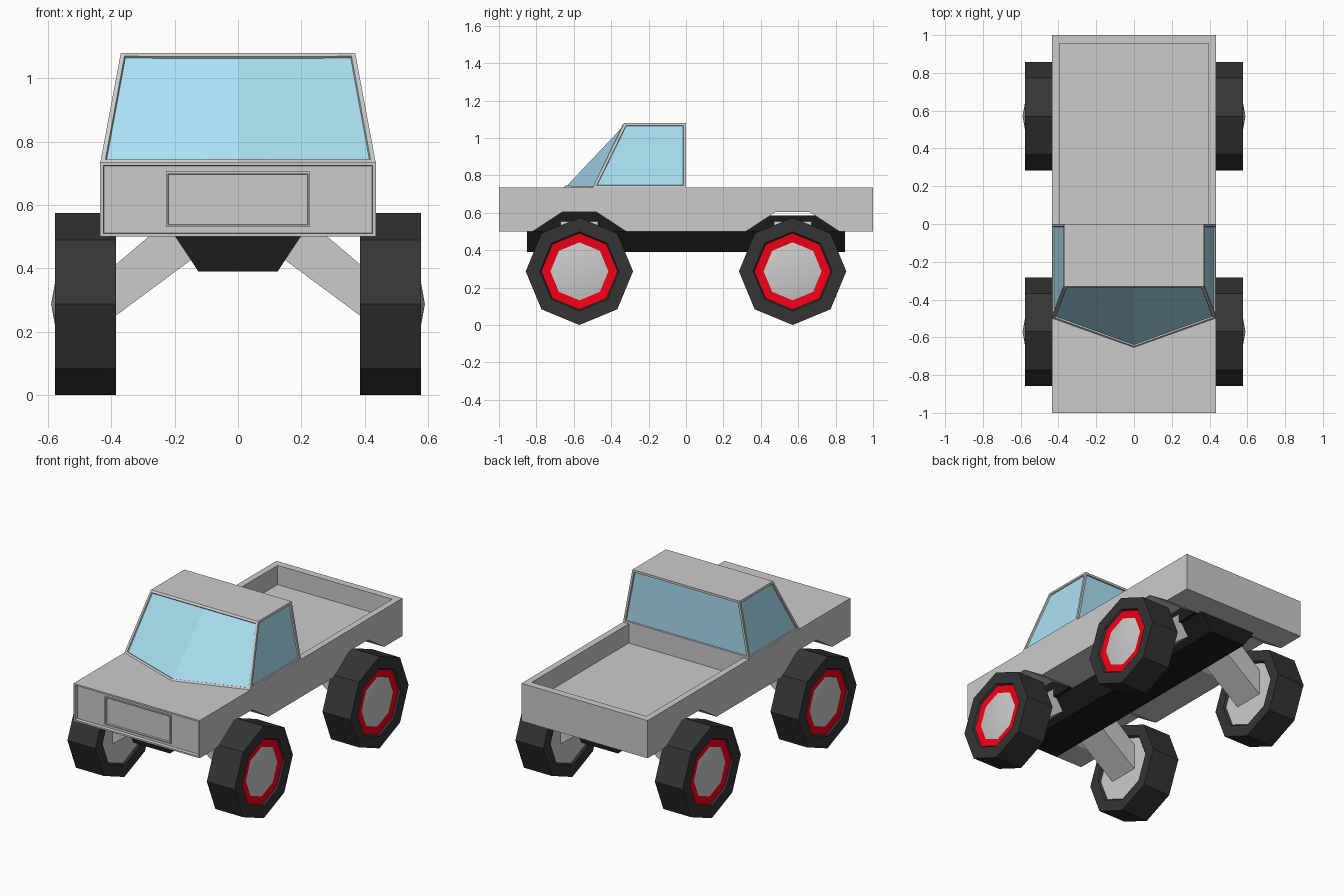
import bpy, bmesh, math
from mathutils import Vector

if "Cube" in bpy.data.objects:
    bpy.data.objects.remove(bpy.data.objects["Cube"])


def material(name, rgb):
    m = bpy.data.materials.new(name)
    m.diffuse_color = (*rgb, 1)
    m.use_nodes = True
    m.node_tree.nodes["Principled BSDF"].inputs["Base Color"].default_value = m.diffuse_color
    return m


GREY = material("grey", (0.8, 0.8, 0.8))
TYRE = material("tyre", (0.035, 0.035, 0.035))
BLACK = material("black", (0.012, 0.012, 0.012))
RED = material("red", (0.9, 0.0, 0.008))
GLASS = material("glass", (0.4, 0.75, 0.9))


def finish(bm, name, mats=()):
    bmesh.ops.recalc_face_normals(bm, faces=bm.faces[:])
    me = bpy.data.meshes.new(name)
    bm.to_mesh(me)
    bm.free()
    for m in mats:
        me.materials.append(m)
    ob = bpy.data.objects.new(name, me)
    bpy.context.collection.objects.link(ob)
    return ob


def prism(points, axis, lo, hi):
    """Extrude a closed 2D outline along x or y."""
    bm = bmesh.new()
    place = (lambda a, b, t: (t, a, b)) if axis == "x" else (lambda a, b, t: (a, t, b))
    face = bm.faces.new([bm.verts.new(place(a, b, lo)) for a, b in points])
    new = bmesh.ops.extrude_face_region(bm, geom=[face])["geom"]
    move = Vector(place(0, 0, hi - lo))
    bmesh.ops.translate(bm, vec=move, verts=[v for v in new if isinstance(v, bmesh.types.BMVert)])
    bmesh.ops.recalc_face_normals(bm, faces=bm.faces[:])
    return bm


def rect(a0, a1, b0, b1):
    return [(a0, b0), (a1, b0), (a1, b1), (a0, b1)]


def recess(bm, faces, border, depth, mat=0):
    """Leave a border, then sink the rest of the faces."""
    bmesh.ops.inset_region(bm, faces=faces, thickness=border, use_even_offset=True)
    bmesh.ops.inset_region(bm, faces=faces, thickness=0.002, depth=-depth, use_even_offset=True)
    for f in faces:
        f.material_index = mat


def front_face(bm):
    return min(bm.faces, key=lambda f: f.calc_center_median().y)


# Body: side outline with two wheel arches, sunken nose panel
arch = [(-0.25, 0.50), (-0.09, 0.605), (0.09, 0.605), (0.25, 0.50)]
outline = [(-1, 0.50)]
for c in (-0.57, 0.57):
    outline += [(c + y, z) for y, z in arch]
outline += [(1, 0.50), (1, 0.735), (-1, 0.735)]
bm = prism(outline, "x", -0.435, 0.435)
recess(bm, [front_face(bm)], 0.01, 0.02)
body = finish(bm, "body")

# Open load bed cut into the body
cutter = finish(prism(rect(0, 0.955, 0.615, 0.9), "x", -0.395, 0.395), "bed_cutter")
cutter.hide_render = True
mod = body.modifiers.new("bed", "BOOLEAN")
mod.operation = "DIFFERENCE"
mod.solver = "EXACT"
mod.object = cutter
bpy.context.view_layer.objects.active = body
bpy.ops.object.modifier_apply(modifier="bed")
bpy.data.objects.remove(cutter)

# Grille
bm = prism(rect(-0.99, -0.96, 0.53, 0.705), "x", -0.228, 0.228)
recess(bm, [front_face(bm)], 0.007, 0.012, 1)
finish(bm, "grille", (GREY, BLACK))

# Cab with pointed windscreen and glass on all sides
bm = bmesh.new()
base = [bm.verts.new((x, y, 0.733)) for x, y in
        [(-0.435, 0), (-0.435, -0.50), (0, -0.655), (0.435, -0.50), (0.435, 0)]]
roof = [bm.verts.new((x, y, 1.08)) for x, y in
        [(-0.37, 0), (-0.37, -0.33), (0, -0.33), (0.37, -0.33), (0.37, 0)]]
sides = [bm.faces.new((base[i], base[(i + 1) % 5], roof[(i + 1) % 5], roof[i])) for i in range(5)]
bm.faces.new(roof)
bm.faces.new(base[::-1])
bmesh.ops.recalc_face_normals(bm, faces=bm.faces[:])
for panes in ([sides[0]], [sides[1], sides[2]], [sides[3]], [sides[4]]):
    recess(bm, panes, 0.014, 0.008, 1)
finish(bm, "cab", (GREY, GLASS))

# Chassis beam and the blocks rising into the arches
beam = [(-0.125, 0.39), (0.125, 0.39), (0.2, 0.503), (-0.2, 0.503)]
finish(prism(beam, "y", -0.85, 0.85), "chassis", (BLACK,))
for label, c, top in (("front", -0.57, 0.606), ("rear", 0.57, 0.585)):
    k = (top - 0.50) / 0.105
    block = [(c - 0.25, 0.50), (c - 0.25 + 0.16 * k, top), (c + 0.25 - 0.16 * k, top), (c + 0.25, 0.50)]
    finish(prism(block, "x", -0.22, 0.22), label + "_chassis_block", (BLACK,))


# Wheel: eight-sided rings of (x, radius, material of the band that follows, smooth)
RINGS = [(0.397, 0, 0, 0), (0.397, 0.205, 1, 0), (0.385, 0.215, 1, 0), (0.385, 0.287, 1, 0),
         (0.577, 0.287, 1, 0), (0.577, 0.212, 1, 0), (0.566, 0.204, 2, 0),
         (0.562, 0.155, 0, 1), (0.590, 0, 0, 1)]


def wheel(name, side, y):
    bm = bmesh.new()
    prev = None
    for i, (x, r, _, _) in enumerate(RINGS):
        n = 8 if r else 1
        ring = [bm.verts.new((side * x, y + r * math.cos(a * math.pi / 4),
                              0.287 + r * math.sin(a * math.pi / 4))) for a in range(n)]
        if prev:
            for a in range(8):
                b = (a + 1) % 8
                quad = [prev[a % len(prev)], prev[b % len(prev)], ring[b % n], ring[a % n]]
                f = bm.faces.new(list(dict.fromkeys(quad)))
                f.material_index = RINGS[i - 1][2]
                f.smooth = bool(RINGS[i - 1][3])
        prev = ring
    finish(bm, name, (GREY, TYRE, RED))


# Wheels and sloping suspension arms
for end, y in (("front", -0.57), ("rear", 0.57)):
    for hand, s in (("left", -1), ("right", 1)):
        wheel(f"{end}_{hand}_wheel", s, y)
        arm = [(0.40, 0.24), (0.40, 0.40), (0.22, 0.553), (0.11, 0.455)]
        finish(prism([(s * x, z) for x, z in arm], "y", y - 0.1, y + 0.1), f"{end}_{hand}_arm")
